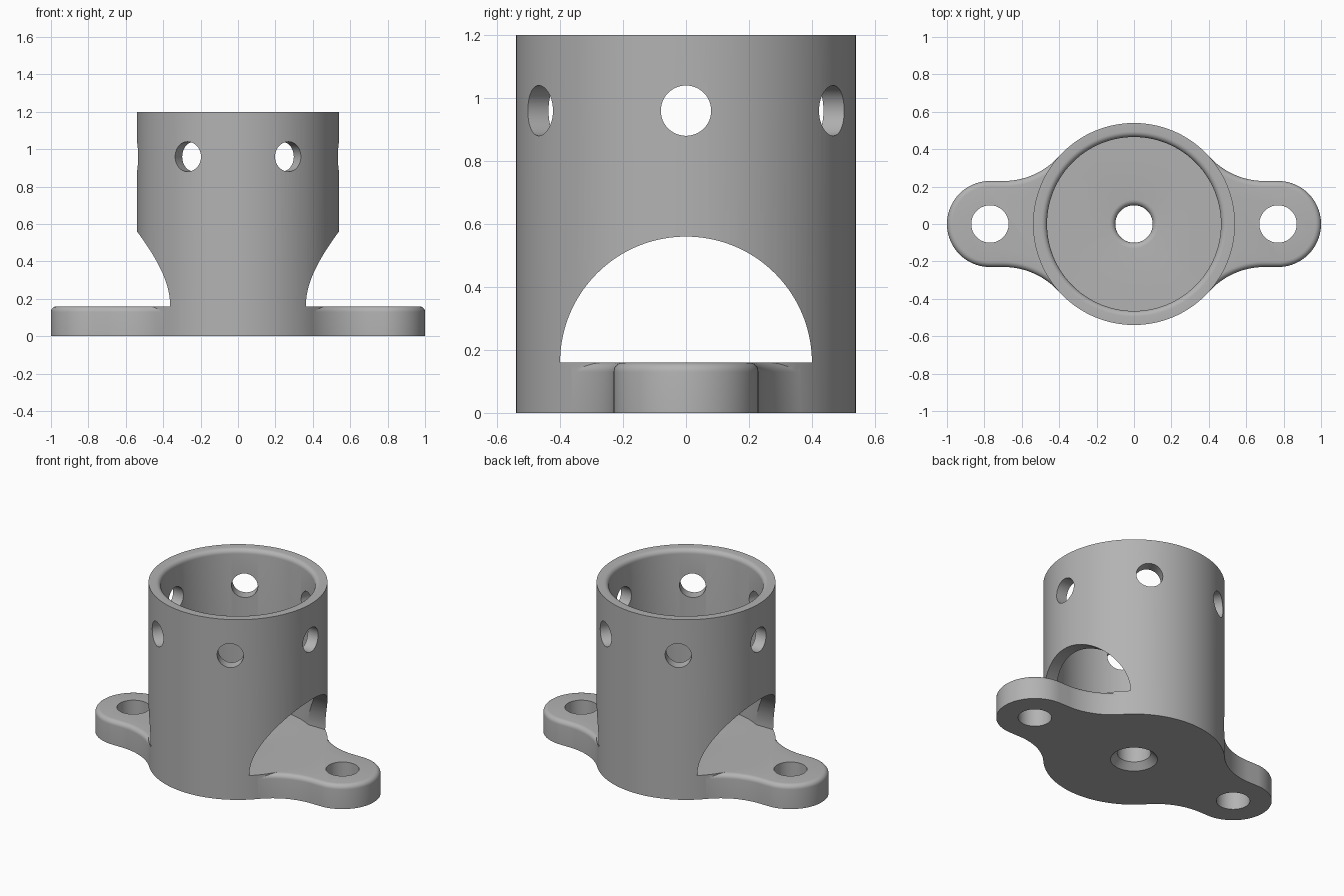
import bpy, bmesh
from math import sin, cos, pi, radians, asin, sqrt
from mathutils import Matrix

if "Cube" in bpy.data.objects:
    bpy.data.objects.remove(bpy.data.objects["Cube"])

OUTER, INNER, HEIGHT, FLOOR = 0.54, 0.465, 1.2, 0.16
EAR_X, EAR_R, BLEND_R, HOLE_R = 0.77, 0.23, 0.4, 0.1
ROUND = 0.03

metal = bpy.data.materials.new("light grey")
metal.use_nodes = True
GREY = (0.45, 0.45, 0.45, 1)
metal.diffuse_color = GREY
metal.node_tree.nodes["Principled BSDF"].inputs["Base Color"].default_value = GREY


def arc(cx, cy, r, start, end, n):
    """Points along an arc, angles in degrees."""
    angles = [radians(start + (end - start) * i / n) for i in range(n + 1)]
    return [(cx + r * cos(a), cy + r * sin(a)) for a in angles]


def finish(bm, name):
    bmesh.ops.recalc_face_normals(bm, faces=bm.faces)
    mesh = bpy.data.meshes.new(name)
    bm.to_mesh(mesh)
    bm.free()
    mesh.materials.append(metal)
    ob = bpy.data.objects.new(name, mesh)
    bpy.context.collection.objects.link(ob)
    return ob


def lathe(name, profile, steps=144):
    """Revolve a closed (radius, z) outline around z."""
    bm = bmesh.new()
    rings = [[bm.verts.new((r * cos(2 * pi * i / steps), r * sin(2 * pi * i / steps), z))
              for r, z in profile] for i in range(steps)]
    n = len(profile)
    for i in range(steps):
        a, b = rings[i], rings[(i + 1) % steps]
        for j in range(n):
            k = (j + 1) % n
            bm.faces.new((a[j], b[j], b[k], a[k]))
    return finish(bm, name)


def loft(name, loops):
    """Skin a stack of matching loops and cap both ends."""
    bm = bmesh.new()
    rings = [[bm.verts.new(p) for p in loop] for loop in loops]
    n = len(rings[0])
    for a, b in zip(rings, rings[1:]):
        for j in range(n):
            k = (j + 1) % n
            bm.faces.new((a[j], a[k], b[k], b[j]))
    bm.faces.new(rings[0])
    bm.faces.new(rings[-1])
    return finish(bm, name)


def drill(name, matrix, depth):
    """Round cutter of the given depth, centred on the matrix."""
    bm = bmesh.new()
    r = HOLE_R if "ear" in name else 0.08
    bmesh.ops.create_cone(bm, cap_ends=True, segments=48, radius1=r, radius2=r,
                          depth=depth, matrix=matrix)
    return finish(bm, name)


def combine(target, other, operation):
    """Boolean the other object into the target, then discard it."""
    other.hide_render = True
    mod = target.modifiers.new(operation, 'BOOLEAN')
    mod.operation, mod.object, mod.solver = operation, other, 'EXACT'
    bpy.context.view_layer.objects.active = target
    bpy.ops.object.modifier_apply(modifier=mod.name)
    bpy.data.objects.remove(other)


# Cup: wall with rounded inner rim, floor with a drain hole
cup = lathe("flanged_cup",
            [(HOLE_R + 0.04, 0), (OUTER, 0), (OUTER, HEIGHT)]
            + arc(INNER + ROUND, HEIGHT - ROUND, ROUND, 90, 180, 6)
            + [(INNER, FLOOR)]
            + arc(HOLE_R + ROUND, FLOOR - ROUND, ROUND, 90, 180, 6)
            + [(HOLE_R, 0.04)])

# Side arches, one half-round tunnel along x
arch = arc(0, FLOOR, 0.4, 0, 180, 72)
combine(cup, loft("arch_cutter", [[(x, y, z) for y, z in arch] for x in (-0.7, 0.7)]),
        'DIFFERENCE')

# Six radial holes near the rim
for i in range(6):
    spin = Matrix.Rotation(i * pi / 3, 4, 'Z')
    aim = Matrix.Translation((0.5, 0, 0.96)) @ Matrix.Rotation(pi / 2, 4, 'Y')
    combine(cup, drill("wall_hole", spin @ aim, 0.3), 'DIFFERENCE')


# Ears: round end blending into the cup, with a rounded top edge
def ear_outline(inset, z, side):
    blend_y = EAR_R + BLEND_R
    reach = OUTER + BLEND_R
    blend_x = sqrt(reach ** 2 - blend_y ** 2)
    tangent = 180 + asin(blend_y / reach) * 180 / pi
    half = arc(EAR_X, 0, EAR_R - inset, 0, 90, 24)
    half += arc(blend_x, blend_y, BLEND_R + inset, 270, tangent, 20)
    half.append((0.3, 0.25))
    full = half + [(x, -y) for x, y in reversed(half[1:])]
    return [(side * x, y, z) for x, y in full]


for side in (1, -1):
    levels = [(0, 0)] + [(ROUND * (1 - cos(a)), FLOOR - ROUND * (1 - sin(a)))
                         for a in (i * pi / 12 for i in range(7))]
    ear = loft("ear", [ear_outline(d, z, side) for d, z in levels])
    combine(ear, drill("ear_hole", Matrix.Translation((side * EAR_X, 0, 0.1)), 0.5),
            'DIFFERENCE')
    combine(cup, ear, 'UNION')

bpy.ops.object.select_all(action='DESELECT')
cup.select_set(True)
bpy.context.view_layer.objects.active = cup
bpy.ops.object.shade_smooth_by_angle(angle=radians(30))
